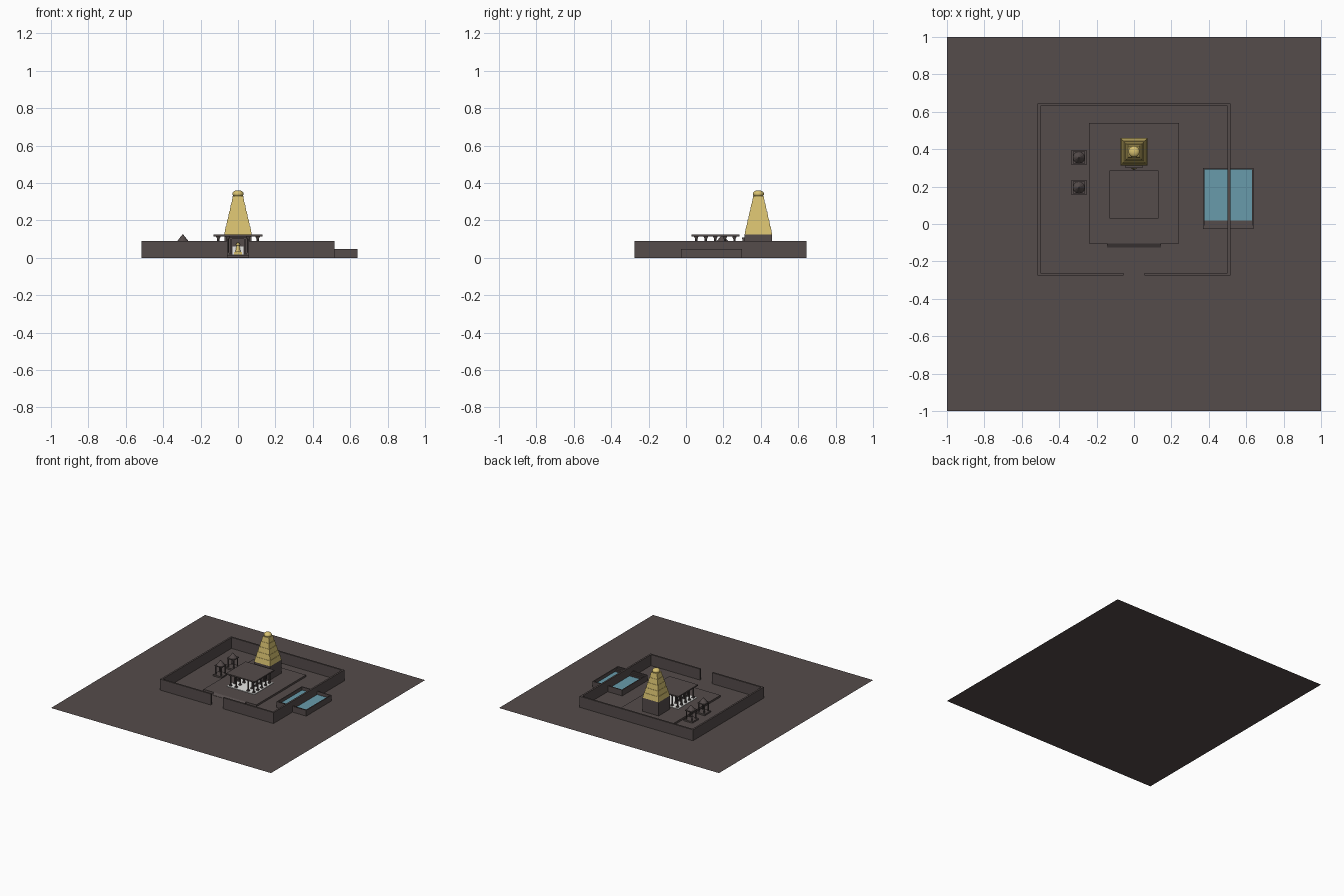
import bpy
import bmesh
import math
from mathutils import Matrix, Vector

if "Cube" in bpy.data.objects:
    bpy.data.objects.remove(bpy.data.objects["Cube"], do_unlink=True)


def material(name, rgb):
    m = bpy.data.materials.new(name)
    m.use_nodes = True
    m.diffuse_color = (*rgb, 1)
    m.node_tree.nodes["Principled BSDF"].inputs["Base Color"].default_value = (*rgb, 1)
    return m


stone = material("brown stone", (0.09, 0.072, 0.07))
gold = material("pale gold", (0.68, 0.53, 0.16))
water = material("pool water", (0.14, 0.33, 0.41))
marble = material("white marble", (0.8, 0.8, 0.78))


def finish(name, bm, mat):
    mesh = bpy.data.meshes.new(name)
    bm.to_mesh(mesh)
    bm.free()
    mesh.materials.append(mat)
    ob = bpy.data.objects.new(name, mesh)
    bpy.context.collection.objects.link(ob)
    return ob


def add_box(bm, x0, x1, y0, y1, z0, z1):
    size = Matrix.Diagonal((x1 - x0, y1 - y0, z1 - z0, 1))
    mid = Vector((x0 + x1, y0 + y1, z0 + z1)) / 2
    bmesh.ops.create_cube(bm, size=1, matrix=Matrix.Translation(mid) @ size)


def add_cone(bm, x, y, z0, z1, r0, r1, sides=12, turn=0):
    m = Matrix.Translation((x, y, (z0 + z1) / 2)) @ Matrix.Rotation(turn, 4, "Z")
    bmesh.ops.create_cone(bm, cap_ends=True, segments=sides, radius1=r0,
                          radius2=r1, depth=z1 - z0, matrix=m)


def add_frustum(bm, x, y, z0, z1, half0, half1):
    add_cone(bm, x, y, z0, z1, half0 * math.sqrt(2), half1 * math.sqrt(2), 4, math.pi / 4)


def boxes(name, mat, *specs):
    bm = bmesh.new()
    for s in specs:
        add_box(bm, *s)
    return finish(name, bm, mat)


# Ground sheet
bm = bmesh.new()
bmesh.ops.create_grid(bm, x_segments=1, y_segments=1, size=1)
finish("ground", bm, stone)

# Enclosure wall with a front gateway
W, F, B, H, T = 0.515, -0.275, 0.645, 0.09, 0.014
boxes("enclosure_wall", stone,
      (-W, W, B - T, B, 0, H),
      (-W, -W + T, F + T, B - T, 0, H),
      (W - T, W, F + T, B - T, 0, H),
      (-W, -0.055, F, F + T, 0, H),
      (0.055, W, F, F + T, 0, H))

# Courtyard platform and its entrance ramp
boxes("platform", stone, (-0.24, 0.24, -0.105, 0.54, 0, 0.015))
bm = bmesh.new()
add_box(bm, -0.145, 0.145, -0.125, -0.105, 0, 0.015)
for v in bm.verts:
    if v.co.y < -0.12 and v.co.z > 0.01:
        v.co.z = 0.002
finish("platform_ramp", bm, stone)

# Pillared hall
boxes("hall_floor", marble, (-0.125, 0.125, 0.035, 0.28, 0.015, 0.019))
boxes("hall_roof", stone, (-0.13, 0.13, 0.03, 0.285, 0.114, 0.124))
bm = bmesh.new()
for x in (-0.105, -0.055, 0.055, 0.105):
    for i in range(5):
        y = 0.055 + i * 0.051
        add_frustum(bm, x, y, 0.019, 0.028, 0.009, 0.008)
        add_cone(bm, x, y, 0.028, 0.1, 0.006, 0.006, 8)
        add_frustum(bm, x, y, 0.1, 0.114, 0.006, 0.012)
finish("hall_columns", bm, stone)

# Sanctum with doorway and golden figure
TY = 0.387
boxes("sanctum", stone, (-0.073, 0.073, TY - 0.073, TY + 0.073, 0.01, 0.126))
boxes("door_frame", stone,
      (-0.042, -0.032, 0.302, 0.315, 0.015, 0.1),
      (0.032, 0.042, 0.302, 0.315, 0.015, 0.1),
      (-0.046, 0.046, 0.3, 0.315, 0.1, 0.108))
boxes("door_panel", marble, (-0.03, 0.03, 0.31, 0.315, 0.019, 0.06))
bm = bmesh.new()
add_box(bm, -0.022, 0.022, 0.302, 0.313, 0.019, 0.03)
add_cone(bm, 0, 0.306, 0.03, 0.065, 0.015, 0.007)
bmesh.ops.create_uvsphere(bm, u_segments=12, v_segments=8, radius=0.01,
                          matrix=Matrix.Translation((0, 0.306, 0.072)))
finish("golden_figure", bm, gold)

# Stepped tower
bm = bmesh.new()
step = 0.041
for i in range(5):
    half = 0.073 - i * 0.0095
    z = 0.126 + i * step
    add_frustum(bm, 0, TY, z, z + step, half, half - 0.007)
finish("tower_tiers", bm, gold)
bm = bmesh.new()
bmesh.ops.create_uvsphere(bm, u_segments=20, v_segments=12, radius=0.03,
                          matrix=Matrix.Translation((0, TY, 0.342))
                          @ Matrix.Diagonal((1, 1, 0.65, 1)))
dome = finish("tower_dome", bm, gold)
for p in dome.data.polygons:
    p.use_smooth = True

# Two small open shrines
for name, y in (("front_shrine", 0.195), ("back_shrine", 0.355)):
    x = -0.295
    bm = bmesh.new()
    add_box(bm, x - 0.04, x + 0.04, y - 0.04, y + 0.04, 0, 0.012)
    for sx in (-1, 1):
        for sy in (-1, 1):
            add_cone(bm, x + sx * 0.025, y + sy * 0.025, 0.012, 0.08, 0.005, 0.005, 8)
    add_box(bm, x - 0.032, x + 0.032, y - 0.032, y + 0.032, 0.08, 0.087)
    add_cone(bm, x, y, 0.087, 0.124, 0.032, 0.003, 12)
    finish(name, bm, stone)

# Pool basin with steps down at its front end
X0, X1, Y0, Y1, R = 0.37, 0.64, -0.028, 0.3, 0.008
boxes("pool_basin", stone,
      (X0, X0 + R, Y0, Y1, 0, 0.048),
      (X1 - R, X1, Y0, Y1, 0, 0.048),
      (X0 + R, X1 - R, Y1 - R, Y1, 0, 0.048),
      (X0 + R, X1 - R, Y0, Y0 + R, 0, 0.048))
bm = bmesh.new()
for i in range(3):
    y = Y0 + R + i * 0.013
    add_box(bm, X0 + R, X1 - R, y, y + 0.013, 0, 0.042 - i * 0.007)
finish("pool_steps", bm, stone)
boxes("pool_water", water, (X0 + R, X1 - R, 0.019, Y1 - R, 0.002, 0.022))
